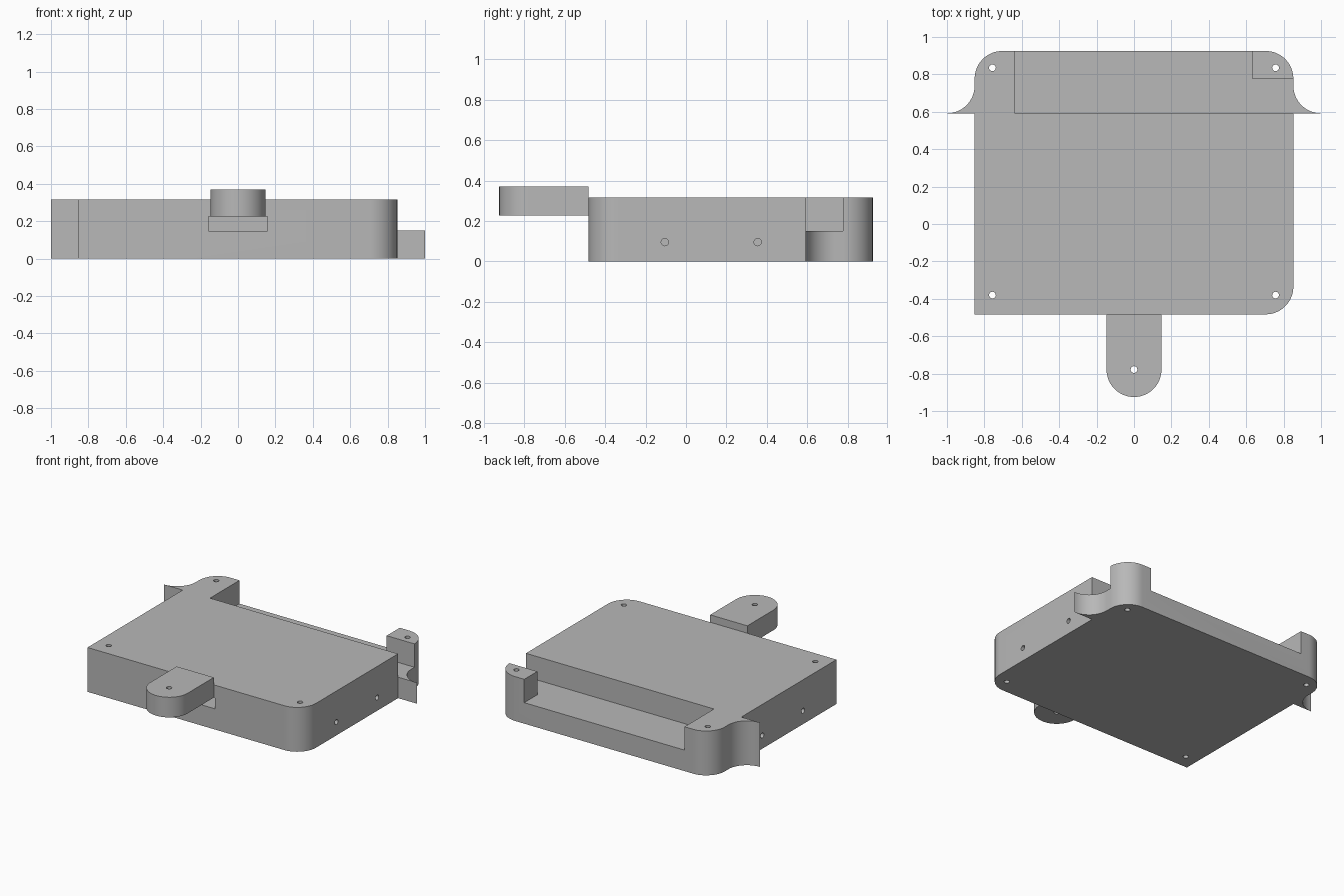
import bpy, bmesh
from math import sin, cos, pi, radians
from mathutils import Matrix

cube = bpy.data.objects.get("Cube")
if cube:
    bpy.data.objects.remove(cube, do_unlink=True)

grey = bpy.data.materials.new("plain grey")
grey.use_nodes = True
COLOUR = (0.48, 0.48, 0.48, 1)
grey.diffuse_color = COLOUR
grey.node_tree.nodes["Principled BSDF"].inputs["Base Color"].default_value = COLOUR

W, FRONT, BACK, H = 0.852, -0.483, 0.925, 0.317   # main body
R, STEP_Y, STEP_Z = 0.148, 0.592, 0.15            # corner radius, rear ledge
TAB_R, TAB_Z0, TAB_Z1 = 0.147, 0.226, 0.37
HOLE_R = 0.018


def arc(cx, cy, r, a0, a1, n=16):
    """Points along an arc, angles in degrees."""
    return [(cx + r * cos(radians(a0 + (a1 - a0) * i / n)),
             cy + r * sin(radians(a0 + (a1 - a0) * i / n))) for i in range(n + 1)]


def prism(bm, outline, z0, z1):
    face = bm.faces.new([bm.verts.new((x, y, z0)) for x, y in outline])
    top = bmesh.ops.extrude_face_region(bm, geom=[face])["geom"]
    bmesh.ops.translate(bm, vec=(0, 0, z1 - z0),
                        verts=[v for v in top if isinstance(v, bmesh.types.BMVert)])


def rod(bm, centre, depth, sideways=False):
    m = Matrix.Translation(centre)
    if sideways:
        m = m @ Matrix.Rotation(pi / 2, 4, 'Y')
    bmesh.ops.create_cone(bm, cap_ends=True, segments=20, radius1=HOLE_R,
                          radius2=HOLE_R, depth=depth, matrix=m)


def finish(name, bm):
    bmesh.ops.recalc_face_normals(bm, faces=bm.faces)
    mesh = bpy.data.meshes.new(name)
    bm.to_mesh(mesh)
    bm.free()
    mesh.materials.append(grey)
    ob = bpy.data.objects.new(name, mesh)
    bpy.context.collection.objects.link(ob)
    return ob


def carve(ob, cutter):
    mod = ob.modifiers.new("cut", 'BOOLEAN')
    mod.operation, mod.solver, mod.object = 'DIFFERENCE', 'EXACT', cutter
    bpy.ops.object.select_all(action='DESELECT')
    bpy.context.view_layer.objects.active = ob
    ob.select_set(True)
    bpy.ops.object.modifier_apply(modifier=mod.name)
    bpy.data.objects.remove(cutter, do_unlink=True)
    bpy.ops.object.shade_smooth_by_angle(angle=radians(30))


# Body: square front right corner, other corners rounded, flared side fins
fin_y = STEP_Y + R
outline = [(-W, FRONT)]
outline += arc(W - R, FRONT + R, R, -90, 0)
outline += [(W, STEP_Y)]
outline += arc(W + R, fin_y, R, 270, 180)
outline += arc(W - R, BACK - R, R, 0, 90)
outline += arc(-W + R, BACK - R, R, 90, 180)
outline += arc(-W - R, fin_y, R, 0, -90)
outline += [(-W, STEP_Y)]
bm = bmesh.new()
prism(bm, outline, 0, H)
body = finish("body", bm)

# Cuts: rear ledge around the corner post, front slot, screw and side holes
bm = bmesh.new()
post_x, post_y, wall_x = 0.632, BACK - R, -0.636
prism(bm, [(wall_x, STEP_Y), (1.1, STEP_Y), (1.1, post_y), (post_x, post_y),
           (post_x, 1.1), (wall_x, 1.1)], STEP_Z, 0.5)
prism(bm, [(-0.158, -0.6), (0.158, -0.6), (0.158, -0.2), (-0.158, -0.2)],
      0.148, TAB_Z0)
for side in (-1, 1):
    for y in (-0.38, 0.835):
        rod(bm, (side * 0.757, y, 0.2), 1)
    for y in (-0.105, 0.355):
        rod(bm, (side * W, y, 0.095), 0.3, sideways=True)
carve(body, finish("body_cutter", bm))

# Rounded front tab with its screw hole
tab_y = -0.925 + TAB_R
bm = bmesh.new()
prism(bm, arc(0, tab_y, TAB_R, 180, 360, 32) + [(TAB_R, FRONT), (-TAB_R, FRONT)],
      TAB_Z0, TAB_Z1)
tab = finish("front_tab", bm)
bm = bmesh.new()
rod(bm, (0, tab_y, 0.3), 1)
carve(tab, finish("tab_cutter", bm))
